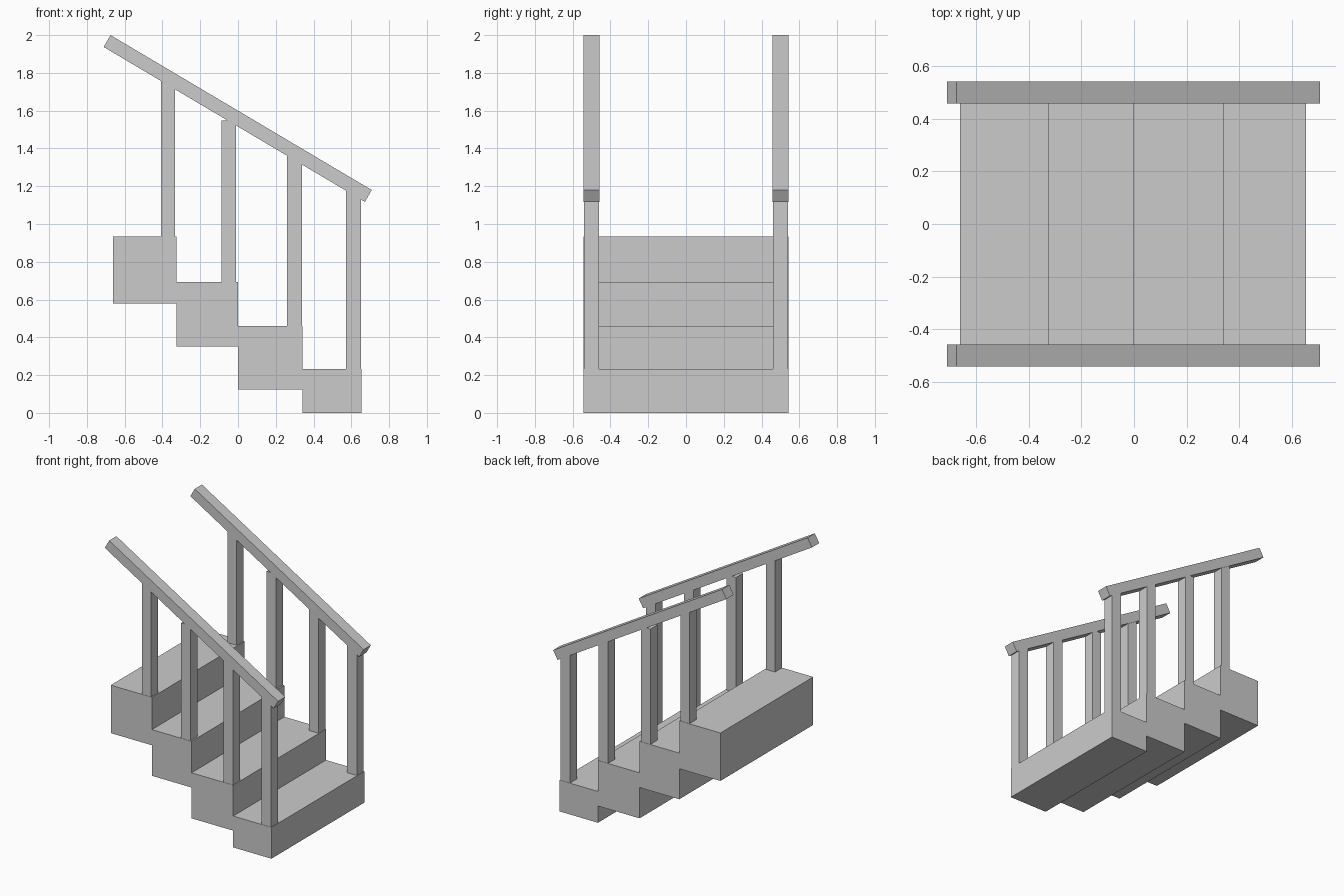
import bpy, bmesh

if "Cube" in bpy.data.objects:
    bpy.data.objects.remove(bpy.data.objects["Cube"])

def extrude_profile(name, pts, y0, y1):
    """Extrude an x/z outline along y into a flat-shaded solid."""
    bm = bmesh.new()
    face = bm.faces.new([bm.verts.new((x, y0, z)) for x, z in pts])
    res = bmesh.ops.extrude_face_region(bm, geom=[face])
    verts = [g for g in res["geom"] if isinstance(g, bmesh.types.BMVert)]
    bmesh.ops.translate(bm, verts=verts, vec=(0, y1 - y0, 0))
    bmesh.ops.recalc_face_normals(bm, faces=bm.faces)
    mesh = bpy.data.meshes.new(name)
    bm.to_mesh(mesh)
    bm.free()
    obj = bpy.data.objects.new(name, mesh)
    bpy.context.collection.objects.link(obj)
    return obj

# Steps: x start, x end, bottom, top
steps = [(-0.662, -0.325, 0.578, 0.933),
         (-0.325, 0.0, 0.352, 0.694),
         (0.0, 0.341, 0.124, 0.461),
         (0.341, 0.654, 0.0, 0.232)]

# Stair body: treads along the top, stepped underside on the way back
upper = [p for x0, x1, b, t in steps for p in ((x0, t), (x1, t))]
lower = [p for x0, x1, b, t in reversed(steps) for p in ((x1, b), (x0, b))]
extrude_profile("stair_steps", upper + lower, -0.543, 0.543)

# Posts: x start, x end, top (each stands on its step)
posts = [(-0.407, -0.333, 1.758), (-0.087, -0.011, 1.547),
         (0.259, 0.339, 1.36), (0.571, 0.651, 1.18)]
rail = [(-0.675, 2.0), (-0.711, 1.937), (0.672, 1.117), (0.708, 1.18)]

# Handrail and posts on both sides
for side, y0, y1 in (("front", -0.543, -0.458), ("back", 0.458, 0.543)):
    extrude_profile(f"{side}_handrail", rail, y0, y1)
    for i, ((x0, x1, top), step) in enumerate(zip(posts, steps)):
        base = step[3]
        extrude_profile(f"{side}_post_{i + 1}",
                        [(x0, base), (x1, base), (x1, top), (x0, top)],
                        y0 + 0.002, y1 - 0.002)
